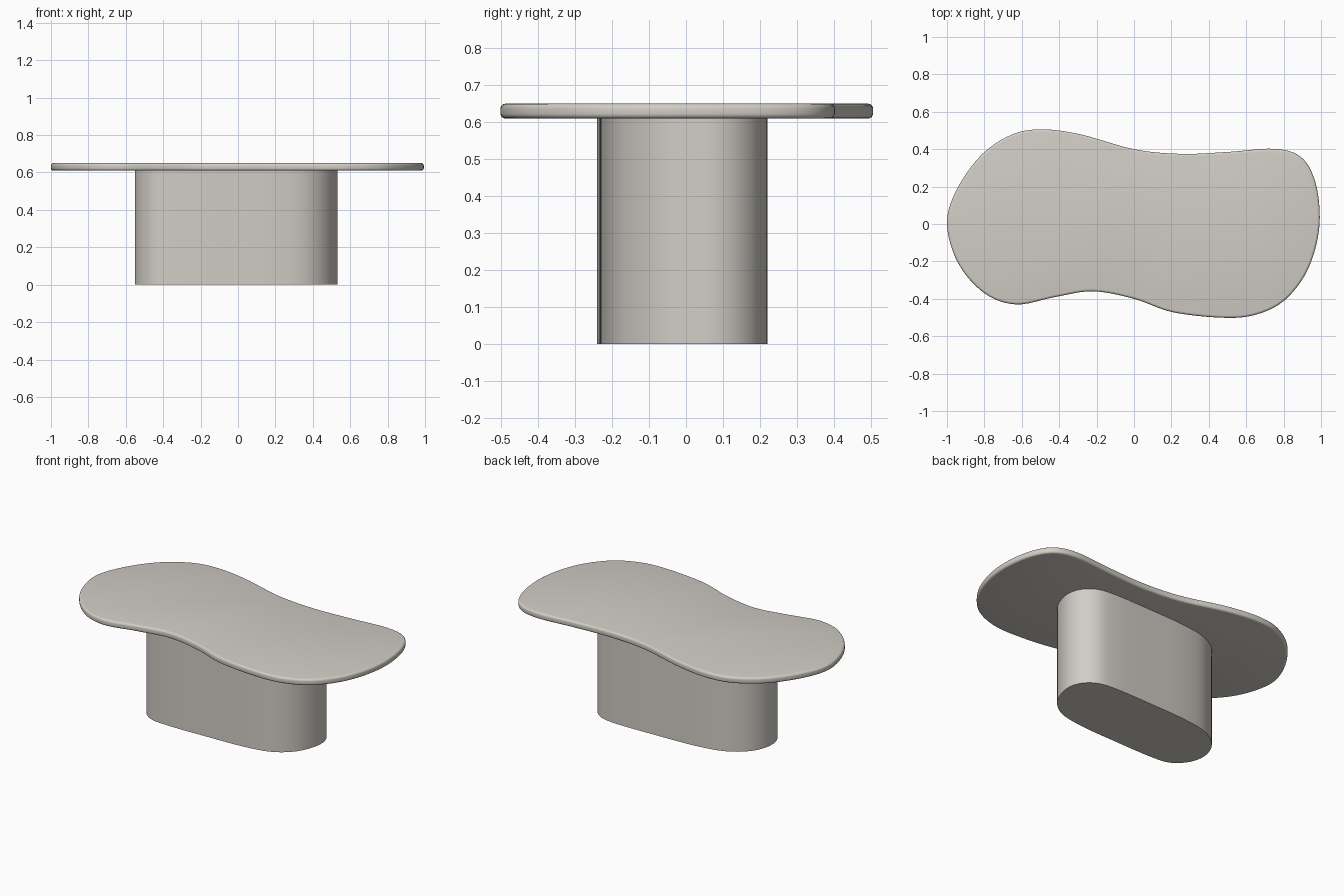
import bpy, bmesh, math
from mathutils import Vector

if "Cube" in bpy.data.objects:
    bpy.data.objects.remove(bpy.data.objects["Cube"])

stone = bpy.data.materials.new("warm_grey")
stone.diffuse_color = (0.64, 0.61, 0.565, 1)
stone.use_nodes = True
stone.node_tree.nodes["Principled BSDF"].inputs["Base Color"].default_value = stone.diffuse_color


def smooth_loop(pts, steps):
    """Closed Catmull-Rom curve through the control points."""
    p = [Vector(q) for q in pts]
    n, out = len(p), []
    for i in range(n):
        a, b, c, d = p[i - 1], p[i], p[(i + 1) % n], p[(i + 2) % n]
        for k in range(steps):
            t = k / steps
            out.append(0.5 * (2 * b + (c - a) * t + (2 * a - 5 * b + 4 * c - d) * t * t
                              + (3 * b - a - 3 * c + d) * t ** 3))
    return out


def slab(name, outline, profile):
    """Stack inset copies of a counter-clockwise outline; profile = (inset, z)."""
    n = len(outline)
    bm = bmesh.new()
    rings = []
    for inset, z in profile:
        ring = []
        for i, p in enumerate(outline):
            t = (outline[(i + 1) % n] - outline[i - 1]).normalized()
            q = p + Vector((-t.y, t.x)) * inset
            ring.append(bm.verts.new((q.x, q.y, z)))
        rings.append(ring)
    for lo, hi in zip(rings, rings[1:]):
        for i in range(n):
            j = (i + 1) % n
            bm.faces.new((lo[i], lo[j], hi[j], hi[i]))
    bm.faces.new(rings[0][::-1])
    bm.faces.new(rings[-1])
    bmesh.ops.recalc_face_normals(bm, faces=bm.faces)
    mesh = bpy.data.meshes.new(name)
    bm.to_mesh(mesh)
    bm.free()
    mesh.materials.append(stone)
    obj = bpy.data.objects.new(name, mesh)
    bpy.context.collection.objects.link(obj)
    bpy.ops.object.select_all(action='DESELECT')
    obj.select_set(True)
    bpy.context.view_layer.objects.active = obj
    bpy.ops.object.shade_smooth_by_angle(angle=math.radians(35))
    return obj


# Free-form tabletop with rounded rim
top_pts = [(-1, 0), (-0.94, -0.21), (-0.8, -0.37), (-0.63, -0.43), (-0.42, -0.39),
           (-0.22, -0.36), (0, -0.4), (0.2, -0.47), (0.45, -0.5), (0.63, -0.49),
           (0.79, -0.42), (0.91, -0.28), (0.975, -0.11), (0.993, 0.06), (0.965, 0.24),
           (0.89, 0.36), (0.75, 0.402), (0.5, 0.385), (0.25, 0.375), (0, 0.4),
           (-0.29, 0.48), (-0.5, 0.506), (-0.66, 0.475), (-0.82, 0.365), (-0.95, 0.18)]
R, Z0, Z1 = 0.013, 0.61, 0.65
arc = [math.radians(90 * k / 4) for k in range(5)]
rim = [(R - R * math.sin(a), Z0 + R - R * math.cos(a)) for a in arc]
rim += [(R - R * math.cos(a), Z1 - R + R * math.sin(a)) for a in arc]
slab("tabletop", smooth_loop(top_pts, 6), rim)

# Slightly skewed oval pedestal
base_pts = [(-0.55, -0.03), (-0.53, -0.14), (-0.45, -0.22), (-0.32, -0.24), (-0.05, -0.236),
            (0.2, -0.225), (0.37, -0.19), (0.48, -0.1), (0.53, 0.03), (0.515, 0.13),
            (0.44, 0.2), (0.31, 0.22), (0.05, 0.216), (-0.2, 0.205), (-0.38, 0.17),
            (-0.5, 0.085)]
slab("pedestal", smooth_loop(base_pts, 6), [(0, 0), (0, Z0)])
